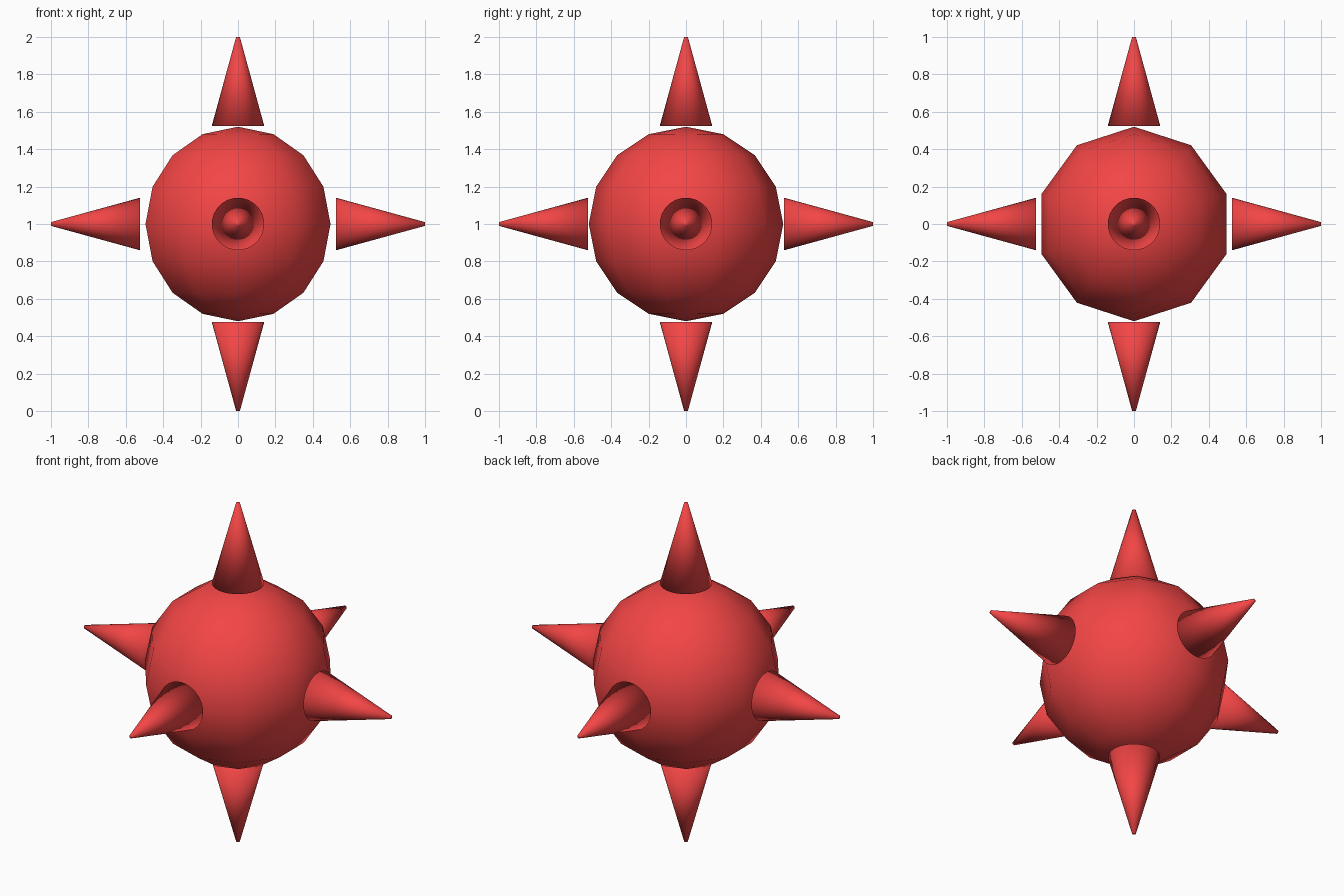
import bpy
from mathutils import Vector

if "Cube" in bpy.data.objects:
    bpy.data.objects.remove(bpy.data.objects["Cube"])

RADIUS = 0.52                      # ball radius
BASE, TIP = 0.525, 1.0             # spike start and end, from the centre
CENTRE = Vector((0, 0, 1))

red = bpy.data.materials.new("red")
red.diffuse_color = (0.9, 0.06, 0.06, 1)
red.use_nodes = True
red.node_tree.nodes["Principled BSDF"].inputs["Base Color"].default_value = red.diffuse_color


def finish(name):
    obj = bpy.context.object
    obj.name = name
    obj.data.materials.append(red)
    bpy.ops.object.shade_smooth()  # smooth all over, rims included


# Low-poly ball, with a vertex column on +y and -y
bpy.ops.mesh.primitive_uv_sphere_add(segments=10, ring_count=8, radius=RADIUS,
                                     location=CENTRE)
finish("ball")

# Six blunt spikes along the axes
spikes = {
    "spike_right": (1, 0, 0), "spike_left": (-1, 0, 0),
    "spike_back": (0, 1, 0), "spike_front": (0, -1, 0),
    "spike_top": (0, 0, 1), "spike_bottom": (0, 0, -1),
}
for name, axis in spikes.items():
    d = Vector(axis)
    bpy.ops.mesh.primitive_cone_add(
        vertices=32, radius1=0.14, radius2=0.01, depth=TIP - BASE,
        location=CENTRE + d * (BASE + TIP) / 2,
        rotation=d.to_track_quat('Z', 'Y').to_euler())
    finish(name)
